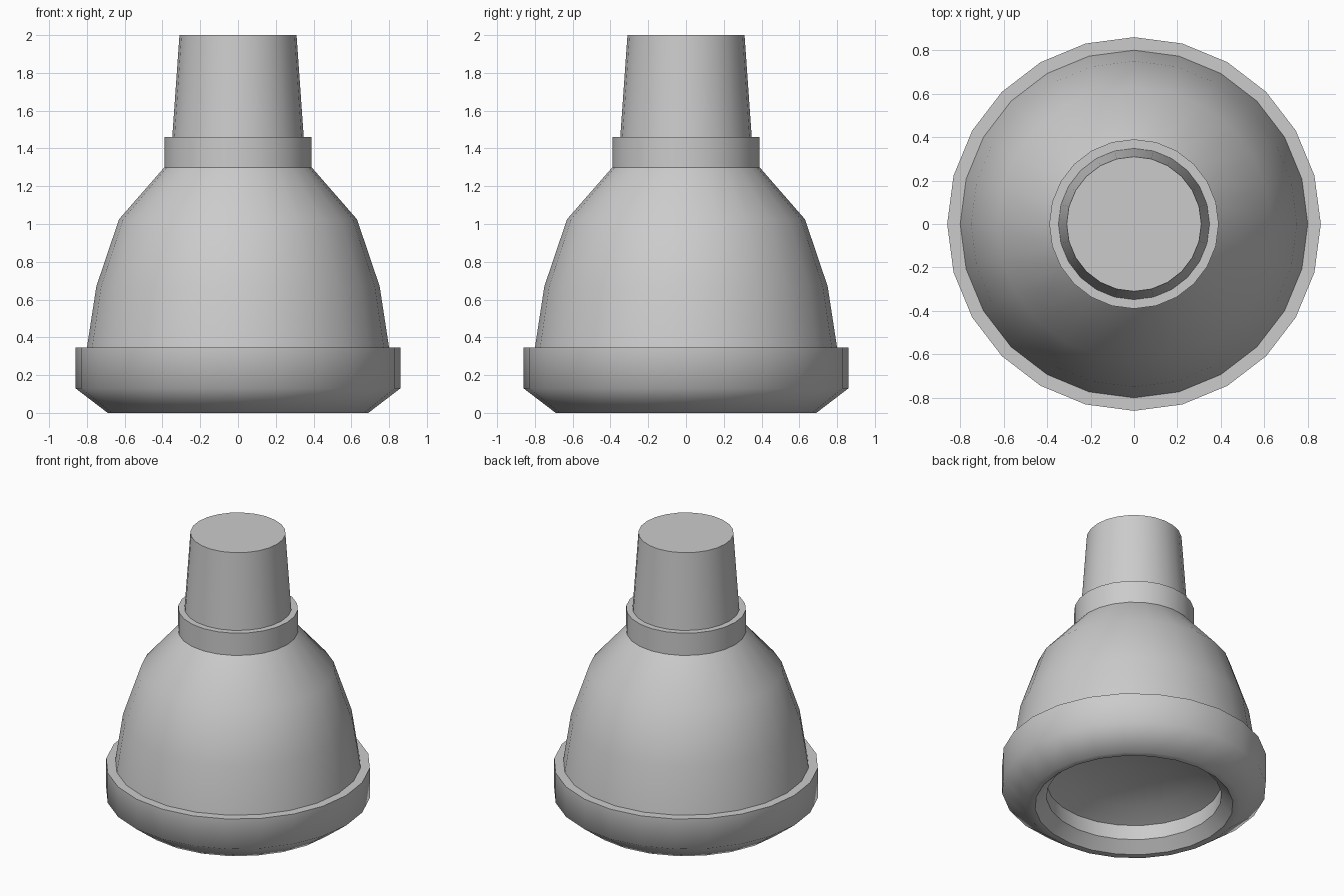
import bpy, bmesh
from math import cos, sin, pi

if "Cube" in bpy.data.objects:
    bpy.data.objects.remove(bpy.data.objects["Cube"])

SIDES = 24


def lathe(name, profile, sharp=()):
    """Revolve (radius, z) points about z; profile runs so that faces point outward.
    A radius of 0 closes to a point; rings listed in sharp keep a hard edge."""
    bm = bmesh.new()
    rings = []
    for r, z in profile:
        if r == 0:
            rings.append([bm.verts.new((0, 0, z))] * SIDES)
        else:
            rings.append([bm.verts.new((r * cos(2 * pi * k / SIDES),
                                        r * sin(2 * pi * k / SIDES), z))
                          for k in range(SIDES)])
    for low, high in zip(rings, rings[1:]):
        for k in range(SIDES):
            n = (k + 1) % SIDES
            corners = list(dict.fromkeys((low[k], low[n], high[n], high[k])))
            bm.faces.new(corners).smooth = True
    for i in sharp:
        for k in range(SIDES):
            edge = bm.edges.get((rings[i][k], rings[i][(k + 1) % SIDES]))
            edge.smooth = False
    mesh = bpy.data.meshes.new(name)
    bm.to_mesh(mesh)
    bm.free()
    obj = bpy.data.objects.new(name, mesh)
    bpy.context.collection.objects.link(obj)
    return obj


# Shallow concave face recessed inside the rim
lathe("recessed_face", [(0, 0.29), (0.22, 0.275), (0.42, 0.235), (0.57, 0.175)])

# Heavy base rim: inner wall, inner chamfer, foot, rounded side, top ledge
lathe("base_rim", [(0.57, 0.175), (0.57, 0.07), (0.645, 0), (0.69, 0),
                   (0.86, 0.13), (0.86, 0.345), (0.80, 0.345)], sharp=(1, 2, 5))

# Bell-shaped body
lathe("bell_body", [(0.80, 0.345), (0.75, 0.67), (0.63, 1.025), (0.39, 1.30)])

# Collar around the neck
lathe("neck_collar", [(0.39, 1.30), (0.39, 1.46), (0.348, 1.46)], sharp=(1,))

# Tapered neck with flat cap
lathe("neck", [(0.348, 1.46), (0.31, 2.0), (0, 2.0)], sharp=(1,))
